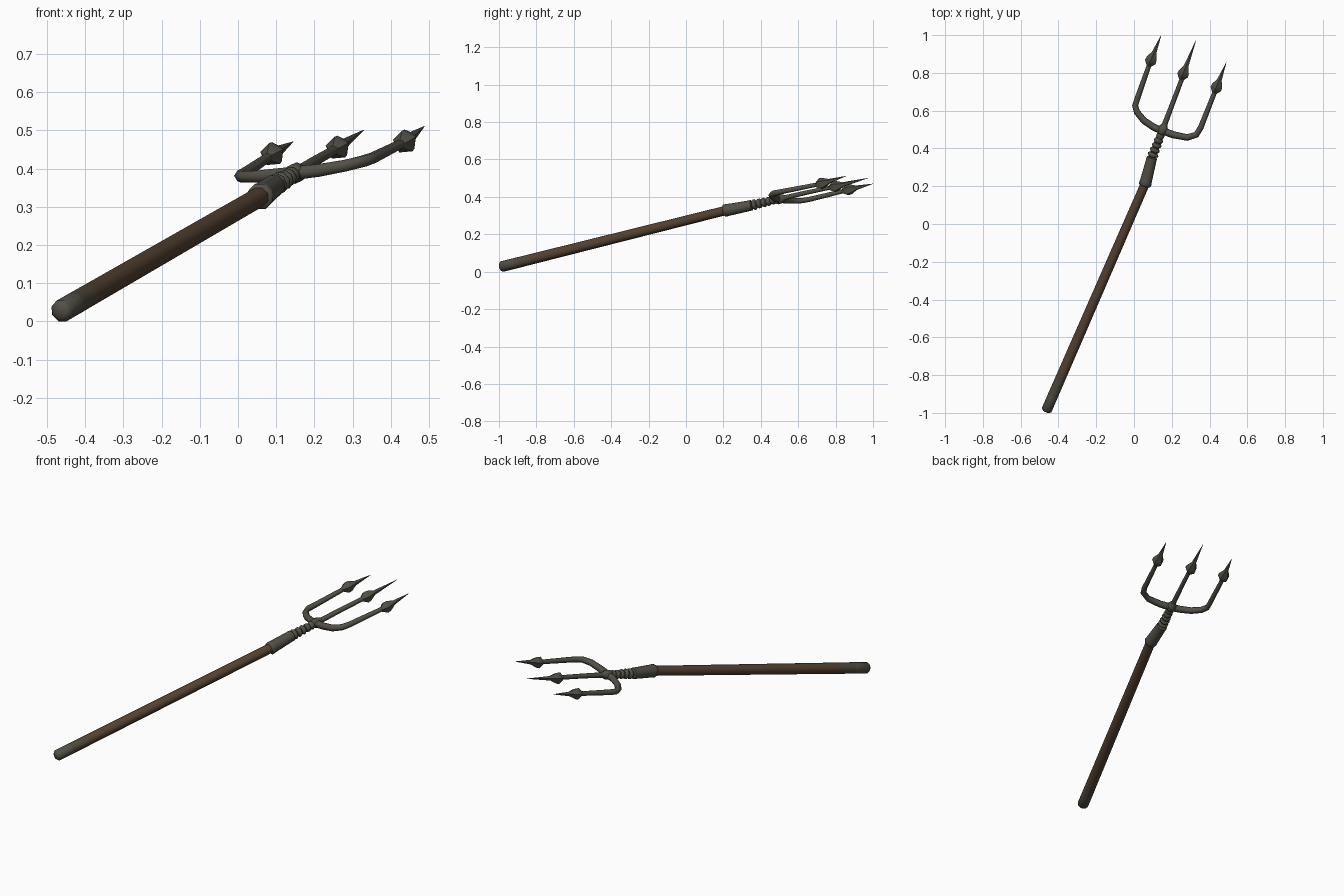
import bpy, bmesh, math
from mathutils import Vector

if "Cube" in bpy.data.objects:
    bpy.data.objects.remove(bpy.data.objects["Cube"])


def material(name, rgb):
    m = bpy.data.materials.new(name)
    m.diffuse_color = (*rgb, 1)
    m.use_nodes = True
    m.node_tree.nodes["Principled BSDF"].inputs["Base Color"].default_value = m.diffuse_color
    return m


IRON = material("dark iron", (0.085, 0.080, 0.062))
WOOD = material("brown wood", (0.090, 0.054, 0.031))
STAINED = material("stained wood", (0.078, 0.064, 0.044))


def tube(name, pts, radii, sides, mat, turn=0.0, angle=62):
    """Sweep a polygon along a path with one radius per point."""
    pts = [Vector(p) for p in pts]
    bm = bmesh.new()
    rings = []
    for i, (p, r) in enumerate(zip(pts, radii)):
        a, b = pts[max(i - 1, 0)], pts[min(i + 1, len(pts) - 1)]
        t = (b - p).normalized() if i == 0 else (p - a).normalized()
        if 0 < i < len(pts) - 1:
            t = (t + (b - p).normalized()).normalized()
        side = t.cross(Vector((0, 0, 1))).normalized()
        up = side.cross(t)
        ring = []
        for k in range(sides):
            w = turn + math.tau * k / sides
            ring.append(bm.verts.new(p + r * (math.cos(w) * side + math.sin(w) * up)))
        rings.append(ring)
    for lo, hi in zip(rings, rings[1:]):
        for k in range(sides):
            n = (k + 1) % sides
            bm.faces.new((lo[k], lo[n], hi[n], hi[k]))
    bm.faces.new(rings[0])
    bm.faces.new(rings[-1])
    bmesh.ops.recalc_face_normals(bm, faces=bm.faces)
    mesh = bpy.data.meshes.new(name)
    bm.to_mesh(mesh)
    bm.free()
    mesh.materials.append(mat)
    mesh.polygons.foreach_set("use_smooth", [True] * len(mesh.polygons))
    mesh.set_sharp_from_angle(angle=math.radians(angle))
    ob = bpy.data.objects.new(name, mesh)
    bpy.context.collection.objects.link(ob)
    return ob


def along(a, b, steps):
    a, b = Vector(a), Vector(b)
    return [a.lerp(b, s) for s in steps]


# Shaft with a rounded iron butt and a stained band above it
butt, socket = (-0.466, -0.993, 0.025), (0.060, 0.215, 0.328)
T = math.pi / 8
tube("shaft_butt", along(butt, socket, (0, 0.008, 0.07)), (0.018, 0.030, 0.030), 8, IRON, T)
tube("shaft_stained_band", along(butt, socket, (0.07, 0.14)), (0.030, 0.0295), 8, STAINED, T)
tube("shaft", along(butt, socket, (0.14, 1.02)), (0.0295, 0.026), 8, WOOD, T)

# Socket collar with raised lips
collar_top = (0.096, 0.355, 0.356)
tube("socket_collar", along((0.057, 0.203, 0.326), collar_top, (0, 0.04, 0.15, 0.9, 0.97, 1)),
     (0.030, 0.036, 0.034, 0.030, 0.030, 0.020), 8, IRON, T)

# Neck wrapped with wire rings
hub = (0.150, 0.494, 0.388)
tube("neck", along(collar_top, hub, (-0.05, 1.0)), (0.020, 0.018), 8, IRON)
for i in range(5):
    s = 0.06 + 0.18 * i
    r = 0.029 - 0.0015 * i
    tube("neck_ring_%d" % (i + 1), along(collar_top, hub, (s - 0.06, s, s + 0.05, s + 0.11)),
         (0.018, r, r, 0.018), 8, IRON, 0.3 * i)
tube("hub", along(collar_top, hub, (0.85, 0.95, 1.1, 1.25)), (0.018, 0.027, 0.026, 0.014), 8, IRON)

# Prongs: each path runs from the hub to the base of its spear head
prongs = {
    "left": ([(0.165, 0.487, 0.389), (0.105, 0.512, 0.384), (0.053, 0.547, 0.379),
              (0.016, 0.592, 0.378), (0.006, 0.628, 0.381), (0.018, 0.665, 0.388),
              (0.085, 0.855, 0.434)], (0.091, 0.868, 0.438), (0.144, 0.999, 0.470)),
    "middle": ([(0.148, 0.490, 0.387), (0.205, 0.640, 0.422), (0.260, 0.785, 0.453)],
               (0.262, 0.797, 0.455), (0.329, 0.975, 0.501)),
    "right": ([(0.140, 0.497, 0.387), (0.210, 0.472, 0.395), (0.282, 0.458, 0.408),
               (0.330, 0.473, 0.420), (0.353, 0.510, 0.428), (0.433, 0.712, 0.468)],
              (0.438, 0.725, 0.471), (0.488, 0.854, 0.511)),
}
for side, (path, head, tip) in prongs.items():
    n = len(path)
    radii = [0.012 if i == n - 1 else 0.020 - 0.006 * i / (n - 1) for i in range(n)]
    if side == "middle":
        radii = [0.015, 0.013, 0.012]
    tube(side + "_prong", path, radii, 6, IRON)
    # Flared spear head tapering to a needle tip
    k = 0.03 / (Vector(tip) - Vector(head)).length
    tube(side + "_spear_head", along(head, tip, (-1.2 * k, -0.3 * k, 0.3 * k, 1.5 * k, 1)),
         (0.012, 0.032, 0.030, 0.013, 0.0008), 5, IRON, 0.4, 40)
